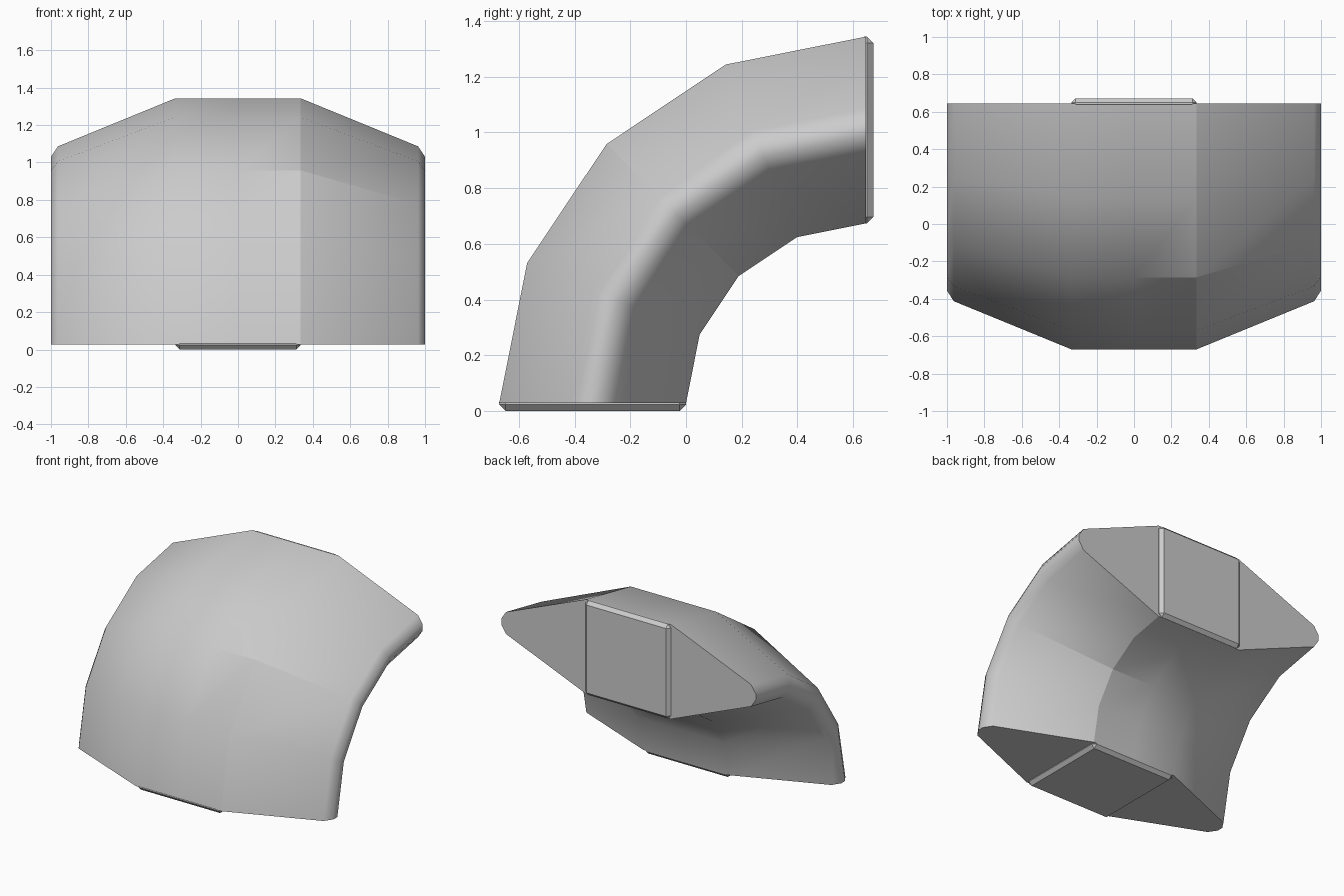
import bpy, bmesh
from math import sin, cos, pi, radians

if "Cube" in bpy.data.objects:
    bpy.data.objects.remove(bpy.data.objects["Cube"])

CY, CZ = 0.645, 0.028           # bend centre (axis runs along x)
R_IN, R_OUT = 0.645, 1.315
R_MID, HALF = (R_IN + R_OUT) / 2, (R_OUT - R_IN) / 2
STEPS = 4

# Right half of the symmetric cross-section: (x, radius offset)
half = [(0, HALF), (HALF, HALF), (0.963, 0.078), (1, 0.022)]
half += [(x, -r) for x, r in reversed(half)]
profile = half + [(-x, r) for x, r in reversed(half) if x > 0]


def finish(name, bm, smooth):
    bmesh.ops.recalc_face_normals(bm, faces=bm.faces)
    for f in bm.faces:
        f.smooth = smooth
    mesh = bpy.data.meshes.new(name)
    bm.to_mesh(mesh)
    bm.free()
    obj = bpy.data.objects.new(name, mesh)
    bpy.context.collection.objects.link(obj)
    return obj


# Elbow body: the section swept through a quarter turn
bm = bmesh.new()
rings = []
for i in range(STEPS + 1):
    a = i * pi / 2 / STEPS
    rings.append([bm.verts.new((x, CY - (R_MID + r) * cos(a), CZ + (R_MID + r) * sin(a)))
                  for x, r in profile])
n = len(profile)
for a, b in zip(rings, rings[1:]):
    for j in range(n):
        k = (j + 1) % n
        bm.faces.new((a[j], a[k], b[k], b[j]))
bm.faces.new(rings[0])
bm.faces.new(rings[-1])
bmesh.ops.recalc_face_normals(bm, faces=bm.faces)

# Creases: end caps, plus the right half's mid ring and shoulder lines
mid = set(rings[STEPS // 2])
for e in bm.edges:
    xs = [v.co.x for v in e.verts]
    on_mid = all(v in mid for v in e.verts) and min(xs) > -0.01 and max(xs) < 0.99
    on_shoulder = all(abs(x - HALF) < 1e-4 for x in xs)
    e.smooth = e.calc_face_angle() < radians(40) and not on_mid and not on_shoulder
finish("elbow_body", bm, True)


# Chamfered square plates on both ends
def plate(name, loc, size):
    bm = bmesh.new()
    bmesh.ops.create_cube(bm, size=1)
    for v in bm.verts:
        v.co = [c * s + p for c, s, p in zip(v.co, size, loc)]
    bmesh.ops.bevel(bm, geom=bm.edges[:], offset=0.023, segments=1, affect='EDGES')
    finish(name, bm, False)


T = 0.056
S = 2 * HALF
plate("bottom_plate", (0, CY - R_MID, T / 2), (S, S, T))
plate("top_plate", (0, 0.672 - T / 2, CZ + R_MID), (S, T, S))
